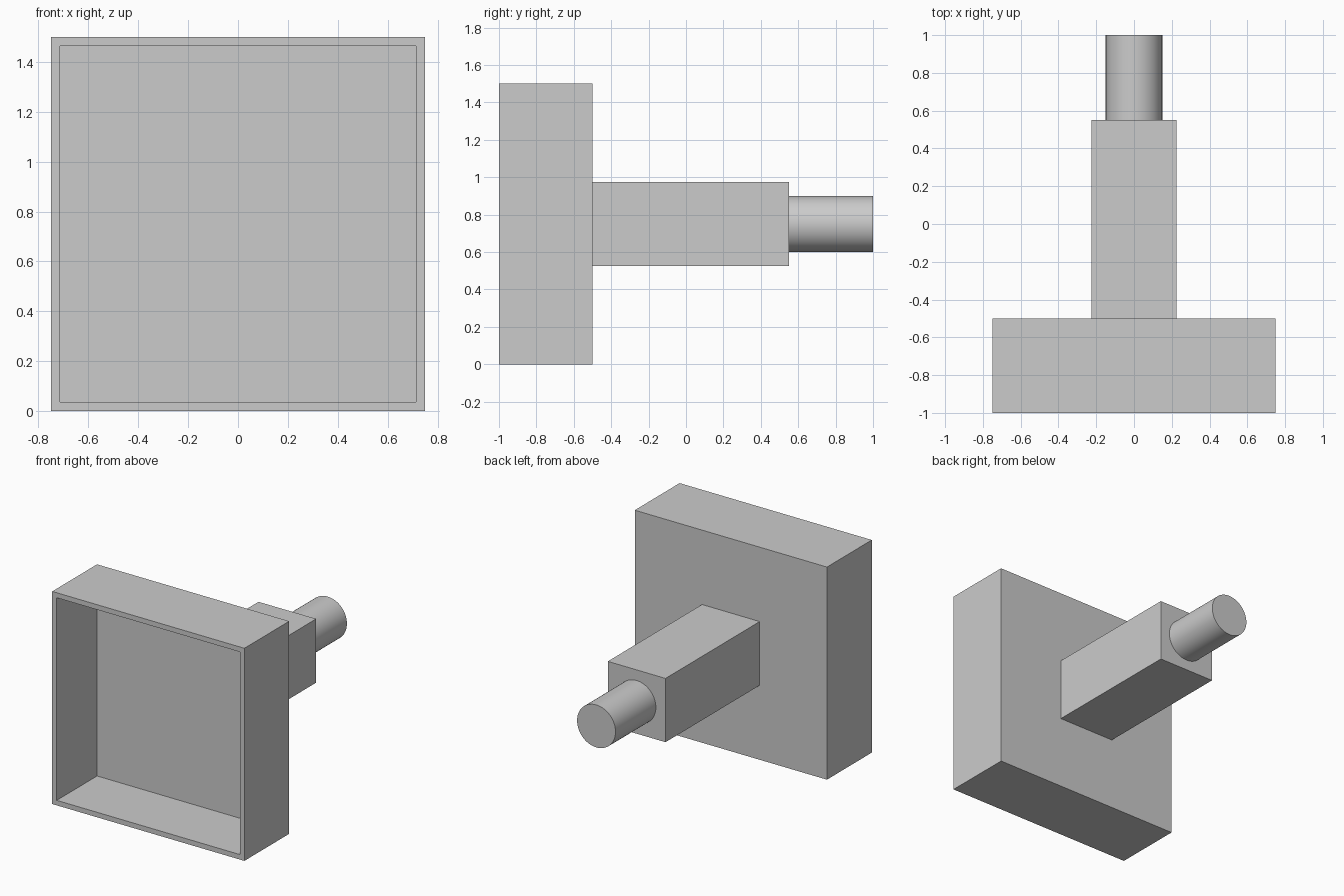
import bpy
import bmesh
from math import radians

default = bpy.data.objects.get("Cube")
if default:
    bpy.data.objects.remove(default, do_unlink=True)

SIZE, WALL, MID = 1.5, 0.05, 0.75

grey = bpy.data.materials.new("light_grey")
grey.use_nodes = True
COLOUR = (0.6, 0.6, 0.6, 1)
grey.diffuse_color = COLOUR
grey.node_tree.nodes["Principled BSDF"].inputs["Base Color"].default_value = COLOUR


def block(name, width, y0, y1):
    """Square block of the given width, running from y0 to y1."""
    bpy.ops.mesh.primitive_cube_add(size=1, location=(0, (y0 + y1) / 2, MID))
    ob = bpy.context.object
    ob.name = name
    ob.scale = (width, y1 - y0, width)
    bpy.ops.object.transform_apply(location=False, rotation=False, scale=True)
    ob.data.materials.append(grey)
    return ob


# Square tray: inset the front face, then push it in to hollow the tray
tray = block("square_tray", SIZE, -1, -0.5)
bm = bmesh.new()
bm.from_mesh(tray.data)
bm.normal_update()
front = min(bm.faces, key=lambda f: f.normal.y)
bmesh.ops.inset_region(bm, faces=[front], thickness=WALL)
floor = bmesh.ops.extrude_discrete_faces(bm, faces=[front])["faces"]
bmesh.ops.translate(bm, verts=floor[0].verts, vec=(0, 0.5 - WALL, 0))
bmesh.ops.recalc_face_normals(bm, faces=bm.faces)
bm.to_mesh(tray.data)
bm.free()

# Square arm behind the tray
block("square_arm", 0.45, -0.5, 0.55)

# Round peg at the end of the arm
bpy.ops.mesh.primitive_cylinder_add(vertices=64, radius=0.15, depth=0.45,
                                    location=(0, 0.775, MID),
                                    rotation=(radians(90), 0, 0))
peg = bpy.context.object
peg.name = "round_peg"
peg.data.materials.append(grey)
bpy.ops.object.shade_smooth_by_angle(angle=radians(30))
